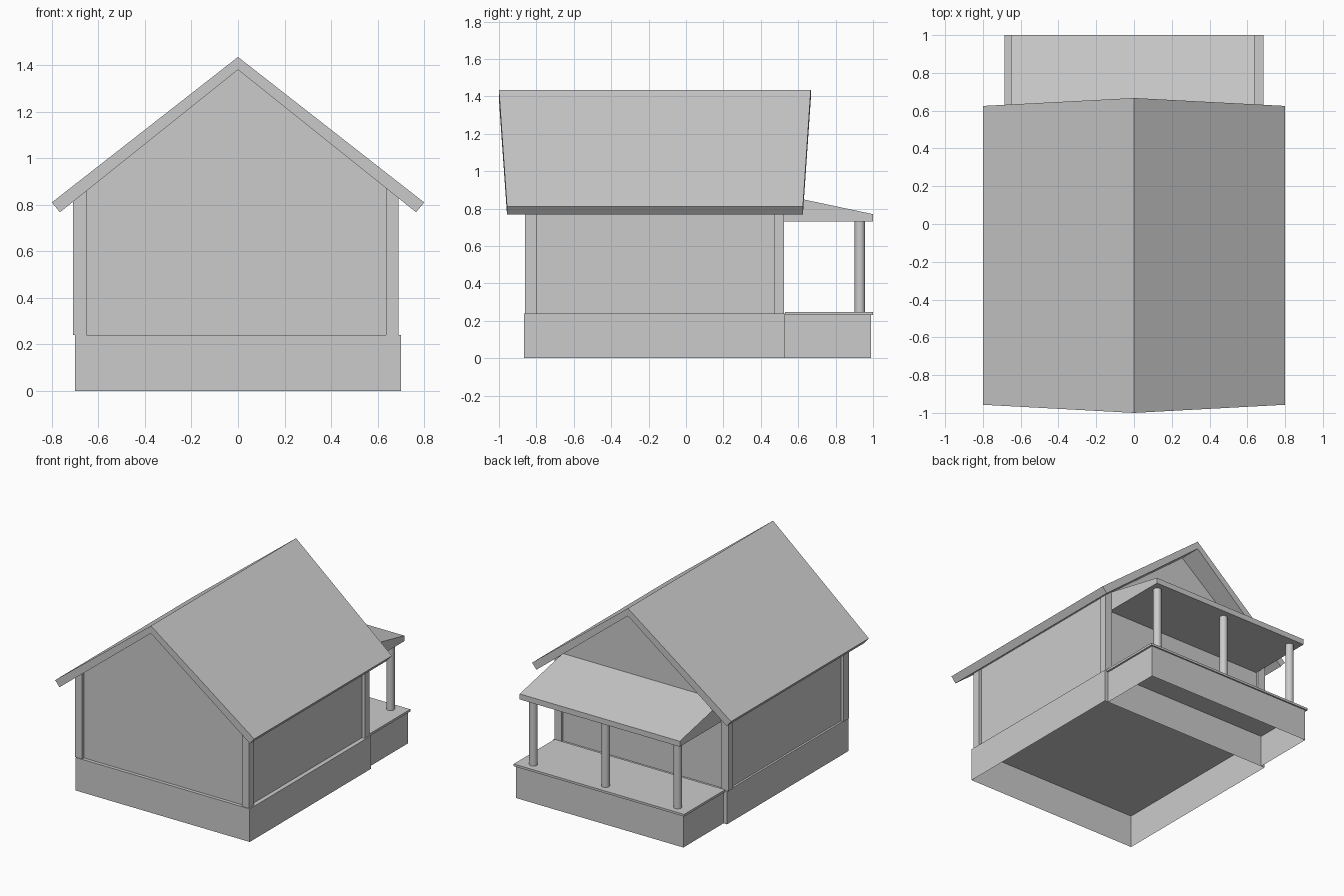
import bpy, bmesh, math
from mathutils import Vector

if "Cube" in bpy.data.objects:
    bpy.data.objects.remove(bpy.data.objects["Cube"])

grey = bpy.data.materials.new("plain_grey")
grey.diffuse_color = (0.6, 0.6, 0.6, 1)
grey.use_nodes = True
grey.node_tree.nodes["Principled BSDF"].inputs["Base Color"].default_value = grey.diffuse_color


def finish(name, bm, open_sides=()):
    """Turn a bmesh into an object, dropping faces that point along open_sides."""
    bmesh.ops.recalc_face_normals(bm, faces=bm.faces)
    bm.normal_update()
    drop = [f for f in bm.faces if any(f.normal.dot(Vector(d)) > 0.99 for d in open_sides)]
    bmesh.ops.delete(bm, geom=drop, context='FACES')
    mesh = bpy.data.meshes.new(name)
    bm.to_mesh(mesh)
    bm.free()
    mesh.materials.append(grey)
    obj = bpy.data.objects.new(name, mesh)
    bpy.context.collection.objects.link(obj)
    return obj


def loft(name, ring_a, ring_b, open_sides=()):
    """Solid between two matching rings of points."""
    bm = bmesh.new()
    a = [bm.verts.new(p) for p in ring_a]
    b = [bm.verts.new(p) for p in ring_b]
    bm.faces.new(a)
    bm.faces.new(b)
    n = len(a)
    for i in range(n):
        j = (i + 1) % n
        bm.faces.new((a[i], a[j], b[j], b[i]))
    return finish(name, bm, open_sides)


def prism_y(name, profile, y0, y1):
    """Extrude an (x, z) profile along y."""
    return loft(name, [(x, y0, z) for x, z in profile], [(x, y1, z) for x, z in profile])


def box(name, x0, x1, y0, y1, z0, z1, open_sides=()):
    ring = [(x0, y0), (x1, y0), (x1, y1), (x0, y1)]
    return loft(name, [(x, y, z0) for x, y in ring], [(x, y, z1) for x, y in ring], open_sides)


def under_roof(x):
    return 1.38 - 0.8 * abs(x)


DOWN, BACKWARD = (0, 0, -1), (0, -1, 0)
BASE_Z = 0.24

# Foundations, hollow from below
box("house_foundation", -0.70, 0.70, -0.865, 0.53, 0, BASE_Z, [DOWN])
box("porch_foundation", -0.672, 0.672, 0.53, 0.99, 0, 0.235, [DOWN, BACKWARD])

# Gabled house body, slightly recessed behind the corner boards
xl, xr = -0.685, 0.668
prism_y("house_walls", [(xl, BASE_Z), (xr, BASE_Z), (xr, under_roof(xr)),
                        (0, under_roof(0)), (xl, under_roof(xl))], -0.84, 0.505)

# Corner boards with tops cut to the roof slope
for side, x0, x1 in (("left", -0.708, -0.65), ("right", 0.635, 0.69)):
    for end, y0, y1 in (("front", -0.86, -0.80), ("back", 0.47, 0.525)):
        prism_y(f"corner_board_{end}_{side}",
                [(x0, BASE_Z), (x1, BASE_Z), (x1, under_roof(x1)), (x0, under_roof(x0))], y0, y1)

# Main roof, with the ridge reaching further out than the eaves
roof_profile = [(-0.765, 0.768), (0, 1.38), (0.765, 0.768),
                (0.80, 0.81), (0, 1.435), (-0.80, 0.81)]


def roof_ring(ridge_y, eave_y):
    return [(x, ridge_y if x == 0 else eave_y, z) for x, z in roof_profile]


loft("main_roof", roof_ring(-1.0, -0.957), roof_ring(0.667, 0.625))

# Porch deck
box("porch_deck", -0.685, 0.685, 0.53, 1.0, 0.232, 0.248)

# Porch roof wedge
wedge = [(0.505, 0.73), (1.0, 0.73), (1.0, 0.77), (0.505, 0.875)]
loft("porch_roof", [(-0.65, y, z) for y, z in wedge], [(0.637, y, z) for y, z in wedge])

# Round porch columns
for label, x in (("left", -0.585), ("middle", -0.005), ("right", 0.575)):
    bpy.ops.mesh.primitive_cylinder_add(vertices=32, radius=0.028, depth=0.486,
                                        location=(x, 0.93, 0.489))
    col = bpy.context.object
    col.name = f"porch_column_{label}"
    col.data.materials.append(grey)
    bpy.ops.object.shade_smooth_by_angle(angle=math.radians(40))
